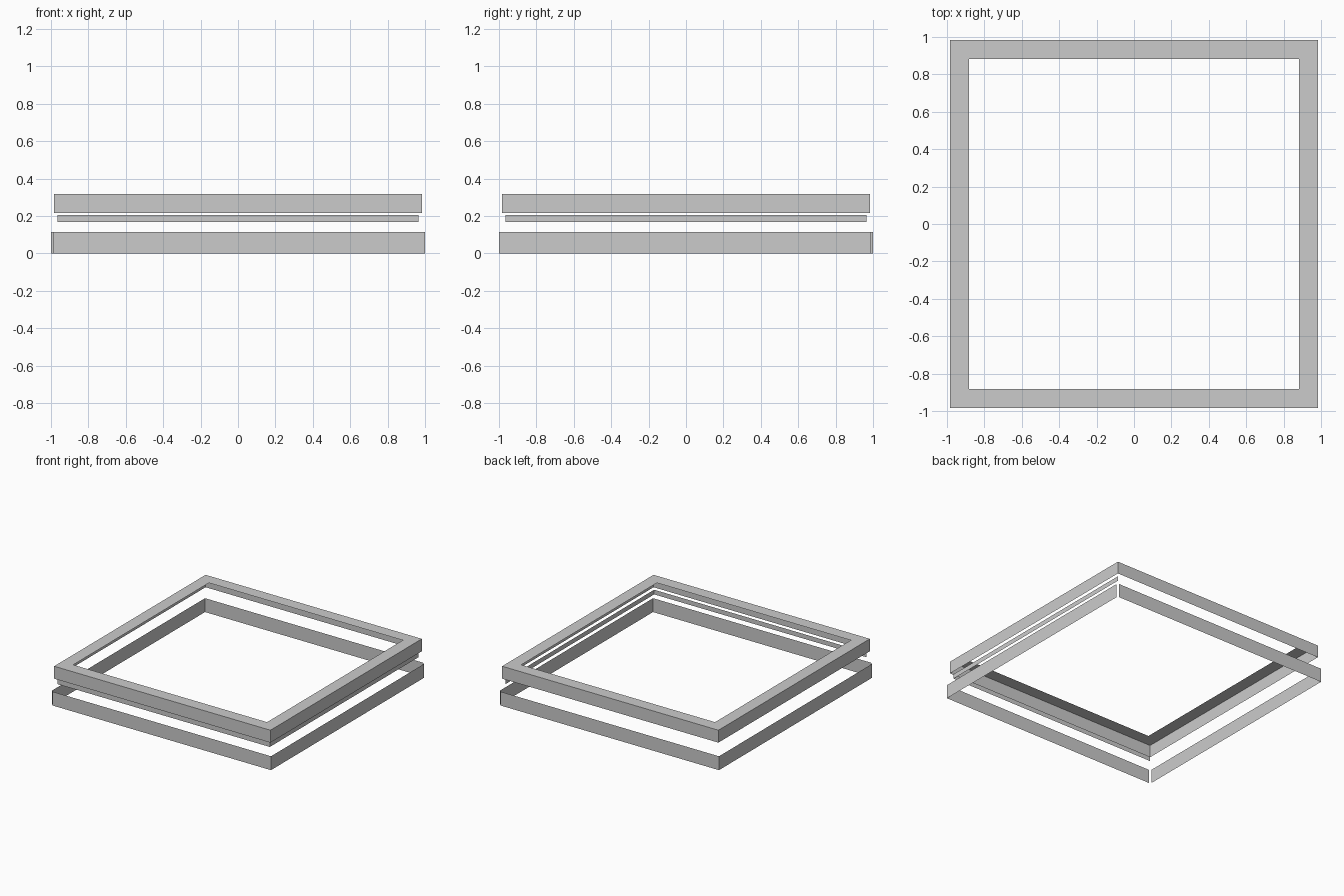
import bpy

if "Cube" in bpy.data.objects:
    bpy.data.objects.remove(bpy.data.objects["Cube"])


def mesh_object(name, verts, faces):
    mesh = bpy.data.meshes.new(name)
    mesh.from_pydata(verts, [], faces)
    mesh.update()
    obj = bpy.data.objects.new(name, mesh)
    bpy.context.collection.objects.link(obj)
    return obj


def square(r, z):
    return [(-r, -r, z), (r, -r, z), (r, r, z), (-r, r, z)]


def sheet(name, start, end, z0, z1):
    """Thin upright sheet between two plan points."""
    verts = [(*start, z0), (*end, z0), (*end, z1), (*start, z1)]
    return mesh_object(name, verts, [(0, 1, 2, 3)])


# Base skirt: four thin sheets, open by a sliver at two opposite corners
E = 0.988
sheet("base_front", (-E, -1), (1, -1), 0, 0.114)
sheet("base_right", (1, -1), (1, E), 0, 0.114)
sheet("base_back", (E, 1), (-1, 1), 0, 0.114)
sheet("base_left", (-1, 1), (-1, -E), 0, 0.114)

# Middle trim strips: front and right sides only
M = 0.965
sheet("trim_front", (-M, -M), (M, -M), 0.168, 0.206)
sheet("trim_right", (M, -M), (M, M), 0.168, 0.206)

# Top rim: outer wall plus a flat ring, open underneath
R, INNER, LOW, TOP = 0.983, 0.881, 0.215, 0.317
verts = square(R, LOW) + square(R, TOP) + square(INNER, TOP)
faces = []
for level in (0, 4):
    for i in range(4):
        j = (i + 1) % 4
        faces.append((level + i, level + j, level + 4 + j, level + 4 + i))
mesh_object("top_rim", verts, faces)
